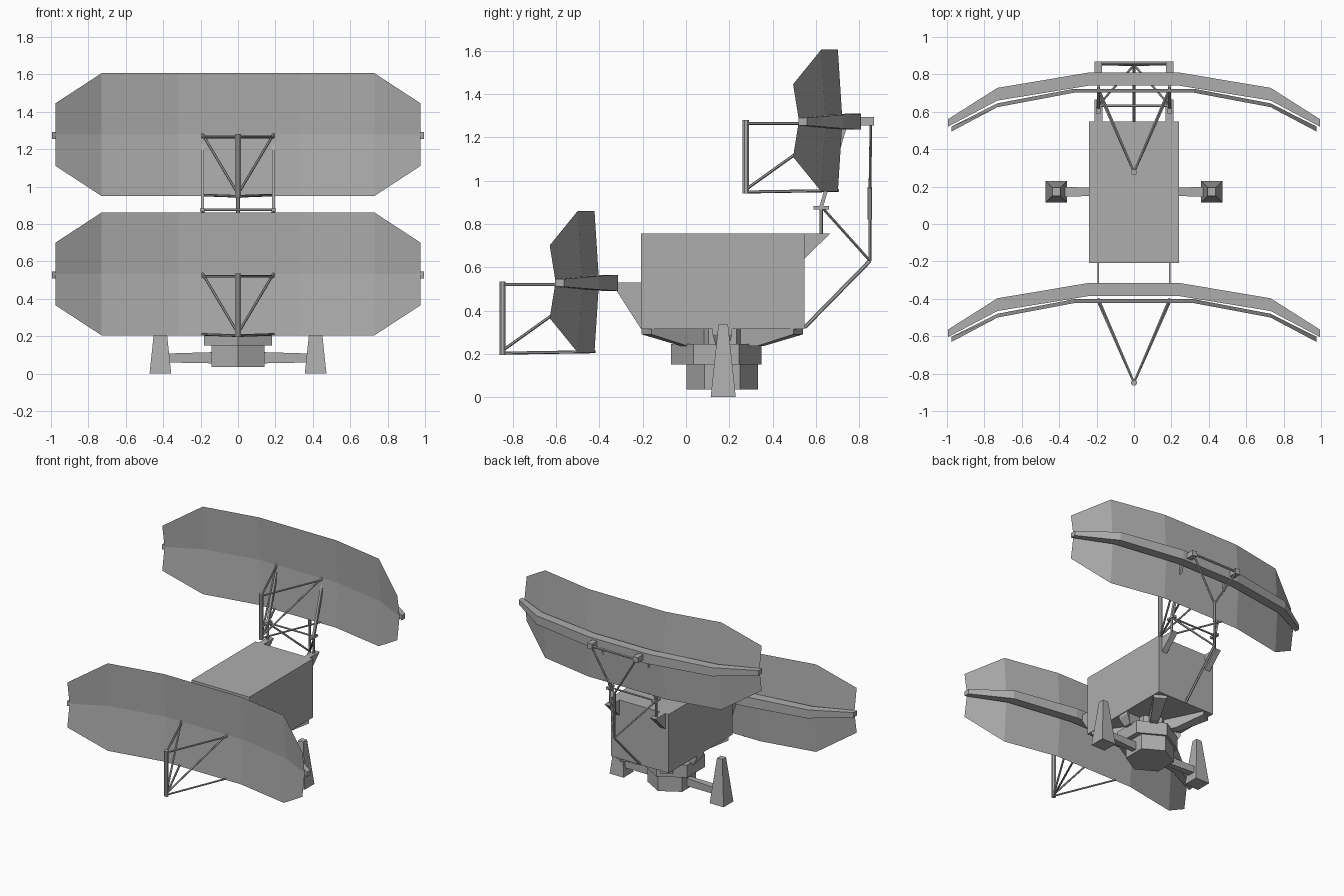
import bpy, math
from mathutils import Vector

cube = bpy.data.objects.get("Cube")
if cube:
    bpy.data.objects.remove(cube, do_unlink=True)

grey = bpy.data.materials.new("plain grey")
grey.use_nodes = True
colour = (0.42, 0.42, 0.42, 1)
grey.diffuse_color = colour
grey.node_tree.nodes["Principled BSDF"].inputs["Base Color"].default_value = colour


def make(name, verts, faces):
    mesh = bpy.data.meshes.new(name)
    mesh.from_pydata([tuple(v) for v in verts], [], faces)
    mesh.materials.append(grey)
    obj = bpy.data.objects.new(name, mesh)
    bpy.context.collection.objects.link(obj)
    return obj


def loft(name, rings):
    """Closed solid through a list of matching rings."""
    n = len(rings[0])
    faces = [list(range(n))[::-1], [(len(rings) - 1) * n + i for i in range(n)]]
    for r in range(len(rings) - 1):
        for i in range(n):
            j = (i + 1) % n
            faces.append([r * n + i, r * n + j, (r + 1) * n + j, (r + 1) * n + i])
    return make(name, [p for ring in rings for p in ring], faces)


def box(name, lo, hi):
    rings = [[(lo[0], lo[1], z), (hi[0], lo[1], z), (hi[0], hi[1], z), (lo[0], hi[1], z)]
             for z in (lo[2], hi[2])]
    return loft(name, rings)


def plate(name, x0, x1, profile):
    """Side profile in y and z, extruded along x."""
    return loft(name, [[(x, y, z) for y, z in profile] for x in (x0, x1)])


def strut(name, a, b, radius=0.007, sides=6):
    a, b = Vector(a), Vector(b)
    turn = (b - a).to_track_quat("Z", "Y")
    circle = [turn @ Vector((radius * math.cos(t), radius * math.sin(t), 0))
              for t in (math.tau * (i + 0.5) / sides for i in range(sides))]
    return loft(name, [[a + c for c in circle], [b + c for c in circle]])


def antenna(label, dy, dz):
    """Curved reflector, back beam and feed frame."""
    def at(x, y, z):
        return (x, y + dy, z + dz)

    # reflector: (x, middle y, edge y, half height)
    half = [(0.32, -0.402, -0.423, 0.328), (0.73, -0.48, -0.50, 0.328),
            (0.975, -0.603, -0.63, 0.168)]
    cols = [(-x, m, e, h) for x, m, e, h in reversed(half)] + half
    verts = []
    for x, mid, edge, h in cols:
        verts += [at(x, edge, 0.533 - h), at(x, mid, 0.533), at(x, edge, 0.533 + h)]
    faces = [[c * 3 + r, c * 3 + 3 + r, c * 3 + 4 + r, c * 3 + 1 + r]
             for c in range(len(cols) - 1) for r in range(2)]
    make(label + "_reflector", verts, faces)

    # back beam: (x, front y, back y, half height)
    half = [(0.24, -0.385, -0.315, 0.037), (0.73, -0.465, -0.397, 0.032),
            (0.995, -0.605, -0.565, 0.018)]
    stations = [(-x, f, b, h) for x, f, b, h in reversed(half)] + half
    loft(label + "_back_beam", [
        [at(x, f, 0.528 - h), at(x, b, 0.528 - h), at(x, b, 0.528 + h), at(x, f, 0.528 + h)]
        for x, f, b, h in stations])

    # feed frame
    strut(label + "_feed_post", at(0, -0.848, 0.195), at(0, -0.848, 0.535), 0.016, 8)
    for s in (-1, 1):
        strut(label + "_feed_top_bar", at(s * 0.19, -0.40, 0.52), at(0, -0.848, 0.52))
        strut(label + "_feed_diagonal", at(s * 0.19, -0.40, 0.535), at(0, -0.848, 0.215))
        strut(label + "_feed_bottom_bar", at(s * 0.19, -0.42, 0.21), at(0, -0.848, 0.203))


antenna("lower", 0, 0)
antenna("upper", 1.125, 0.745)

# cabin
box("cabin", (-0.24, -0.208, 0.315), (0.24, 0.548, 0.755))

for s in (-1, 1):
    x = s * 0.19
    # lower antenna mounts
    plate("lower_mount", x - 0.004, x + 0.004,
          [(-0.34, 0.53), (-0.208, 0.53), (-0.208, 0.315), (-0.32, 0.49)])
    # upper antenna mounts
    plate("shelf_bracket", x - 0.022, x + 0.022,
          [(0.548, 0.755), (0.665, 0.755), (0.645, 0.735), (0.548, 0.64)])
    strut("support_post", (x, 0.625, 0.745), (x, 0.625, 0.88), 0.009)
    box("post_cap", (x - 0.012, 0.59, 0.868), (x + 0.012, 0.66, 0.884))
    strut("support_arm", (x, 0.625, 0.88), (x, 0.735, 1.25), 0.012, 4)
    box("beam_lug", (x - 0.02, 0.80, 1.255), (x + 0.02, 0.87, 1.295))
    strut("rear_upper_strut", (x, 0.855, 1.275), (0, 0.85, 0.96))
    strut("rear_cross_strut", (x, 0.635, 0.87), (0, 0.85, 0.63))

    # outrigger and tapered foot
    loft("outrigger", [[(s * X, 0.172 - w, z0), (s * X, 0.172 + w, z0),
                        (s * X, 0.172 + w, z1), (s * X, 0.172 - w, z1)]
                       for X, w, z0, z1 in ((0.13, 0.018, 0.055, 0.115),
                                            (0.40, 0.028, 0.06, 0.107))])
    loft("foot", [[(s * 0.415 + a * w, 0.172 + b * w, z)
                   for a, b in ((-1, -1), (1, -1), (1, 1), (-1, 1))]
                  for w, z in ((0.058, 0), (0.022, 0.335))])

# rear linkage
strut("rear_crossbar", (-0.2, 0.86, 1.275), (0.2, 0.86, 1.275), 0.009)
strut("post_crossbar", (-0.19, 0.632, 0.876), (0.19, 0.632, 0.876))
strut("rear_rod", (0, 0.85, 0.63), (0, 0.85, 0.97))
strut("rear_cylinder", (0, 0.85, 0.82), (0, 0.85, 0.97), 0.011, 8)
strut("rear_lower_strut", (0, 0.548, 0.322), (0, 0.85, 0.63), 0.009)


# six-sided pedestal
def hexagon(name, y, radius, z0, z1):
    return loft(name, [[(radius * math.sin(k * math.pi / 3),
                         y + radius * math.cos(k * math.pi / 3), z) for k in range(6)]
                       for z in (z0, z1)])


hexagon("pedestal_base", 0.168, 0.165, 0.035, 0.15)
hexagon("pedestal_top", 0.14, 0.21, 0.15, 0.245)
hexagon("pedestal_neck", 0.168, 0.13, 0.24, 0.316)

# radial gussets under the cabin
for k in range(6):
    angle = k * math.pi / 3
    gusset_end = 0.235 if k % 3 == 0 else 0.405
    out = Vector((math.cos(angle), math.sin(angle), 0))
    side = Vector((-out.y, out.x, 0))
    centre = Vector((0, 0.168, 0))
    rings = []
    for r, w, z in ((0.1, 0.025, 0.235), (0.2, 0.03, 0.235), (gusset_end, 0.045, 0.29)):
        p = centre + out * r
        up = Vector((0, 0, 1))
        rings.append([p - side * w + up * z, p + side * w + up * z,
                      p + side * w + up * 0.316, p - side * w + up * 0.316])
    loft("gusset", rings)

# consistent outward faces on the solids
import bmesh
for obj in bpy.context.collection.objects:
    if obj.type == "MESH" and grey.name in obj.data.materials:
        bm = bmesh.new()
        bm.from_mesh(obj.data)
        bmesh.ops.recalc_face_normals(bm, faces=bm.faces)
        bm.to_mesh(obj.data)
        bm.free()
